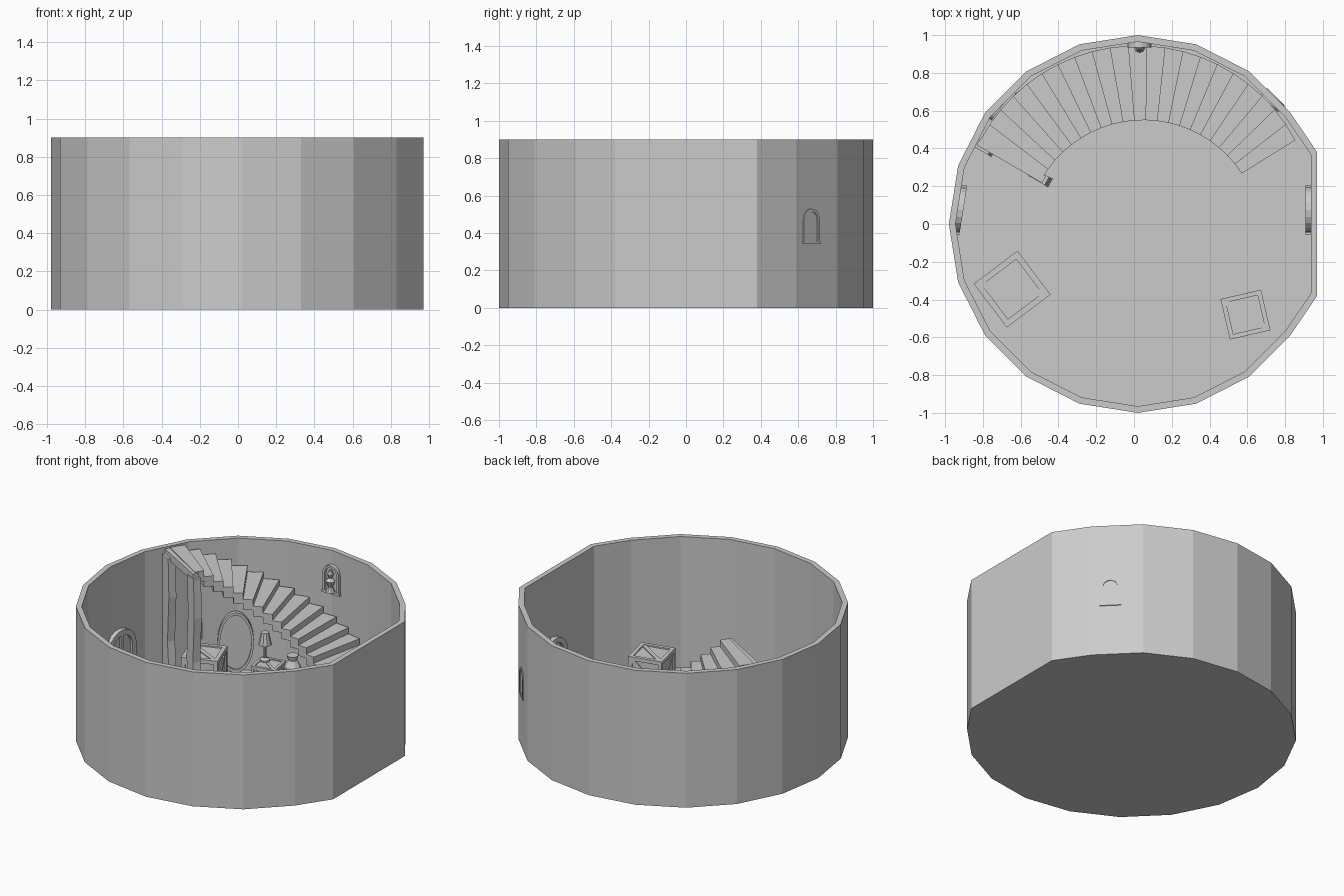
import bpy, bmesh
from math import cos, sin, pi, radians
from mathutils import Matrix, Vector

if "Cube" in bpy.data.objects:
    bpy.data.objects.remove(bpy.data.objects["Cube"])

grey = bpy.data.materials.new("plain grey")
grey.use_nodes = True
grey.diffuse_color = (0.6, 0.6, 0.6, 1)
grey.node_tree.nodes["Principled BSDF"].inputs["Base Color"].default_value = (0.6, 0.6, 0.6, 1)

FLOOR = 0.02
HEIGHT = 0.9
MID = Vector((0.02, 0))          # centre of the round room


def finish(bm, name):
    bmesh.ops.recalc_face_normals(bm, faces=bm.faces)
    mesh = bpy.data.meshes.new(name)
    bm.to_mesh(mesh)
    bm.free()
    mesh.materials.append(grey)
    obj = bpy.data.objects.new(name, mesh)
    bpy.context.collection.objects.link(obj)
    return obj


def ray(deg, r, centre=MID):
    a = radians(deg)
    return centre + Vector((cos(a), sin(a))) * r


def box(bm, size, place):
    bmesh.ops.create_cube(bm, size=1, matrix=place @ Matrix.Diagonal((*size, 1)))


def prism(bm, low, high):
    """Solid between two matching loops of points."""
    a = [bm.verts.new(p) for p in low]
    b = [bm.verts.new(p) for p in high]
    bm.faces.new(a)
    bm.faces.new(b)
    for i in range(len(a)):
        j = (i + 1) % len(a)
        bm.faces.new((a[i], a[j], b[j], b[i]))


def at(x, y, z, deg=0):
    return Matrix.Translation((x, y, z)) @ Matrix.Rotation(radians(deg), 4, 'Z')


# Round wall with one flat side, and its floor
outline = [ray(18 * k, 1) for k in range(2, 19)]
outline = [Vector((0.97, 0.38))] + outline + [Vector((0.97, -0.38))]
bm = bmesh.new()
loops = []
for scale, z in ((1, 0), (1, HEIGHT), (0.965, HEIGHT), (0.965, FLOOR)):
    loops.append([bm.verts.new((*(MID + (p - MID) * scale), z)) for p in outline])
for a, b in zip(loops, loops[1:]):
    for i in range(len(a)):
        j = (i + 1) % len(a)
        bm.faces.new((a[i], a[j], b[j], b[i]))
bm.faces.new(loops[0])
bm.faces.new(loops[-1])
finish(bm, "round_wall")

# Curved floating stairs rising to the left
STEPS = 21
hub = Vector((0.05, -0.07))
rise = (HEIGHT - FLOOR) / STEPS
bm = bmesh.new()
for i in range(STEPS):
    t0, t1 = i / STEPS, (i + 1) / STEPS
    top = FLOOR + rise * (i + 1) - 0.005
    bottom = max(FLOOR, top - 0.07)
    corners = [ray(33 + 117 * t0, 0.62, hub), ray(28 + 124 * t0, 0.945),
               ray(28 + 124 * t1, 0.945), ray(33 + 117 * t1, 0.62, hub)]
    prism(bm, [(*p, bottom) for p in corners], [(*p, top) for p in corners])
finish(bm, "stair_steps")

# Posts and beam holding up the top of the stairs
for name, x, y in (("inner_post", -0.5, 0.25), ("outer_post", -0.8, 0.41)):
    bm = bmesh.new()
    levels = ((FLOOR, 0.02), (0.3, -0.01), (0.6, 0.01), (0.86, 0))
    rings = []
    for z, shift in levels:
        m = at(x, y, z, -30)
        rings.append([m @ Vector((sx * 0.045 + shift, sy * 0.025, 0))
                      for sx, sy in ((-1, -1), (1, -1), (1, 1), (-1, 1))])
    for low, high in zip(rings, rings[1:]):
        prism(bm, low, high)
    bmesh.ops.remove_doubles(bm, verts=bm.verts, dist=0.0001)
    finish(bm, name)
bm = bmesh.new()
box(bm, (0.4, 0.04, 0.05), at(-0.65, 0.335, 0.865, -30))
finish(bm, "landing_beam")


# Crates: core, edge bars and a diagonal brace on each face
def crate(name, x, y, size, deg, z=FLOOR):
    bm = bmesh.new()
    m = at(x, y, z + size / 2, deg) @ Matrix.Scale(size, 4)
    box(bm, (0.92, 0.92, 0.92), m)
    bar, off = 0.11, 0.445
    for turn in (Matrix(), Matrix.Rotation(pi / 2, 4, 'Z'), Matrix.Rotation(pi / 2, 4, 'Y')):
        for u in (-off, off):
            for v in (-off, off):
                box(bm, (1, bar, bar), m @ turn @ Matrix.Translation((0, u, v)))
    sides = [Matrix.Rotation(k * pi / 2, 4, 'X') for k in range(4)]
    sides += [Matrix.Rotation(s * pi / 2, 4, 'Y') for s in (-1, 1)]
    for side in sides:
        box(bm, (1.1, 0.12, 0.04),
            m @ side @ at(0, 0, 0.465, -45))
    finish(bm, name)


crate("large_crate", -0.645, -0.345, 0.29, 37)
crate("small_crate", 0.59, -0.48, 0.22, 13)
crate("crate_under_landing", -0.58, 0.47, 0.23, 20)
crate("lamp_crate", -0.25, 0.68, 0.16, 10)


# Arched frames with a thin panel: doors and windows
def arch_points(w, h, n=10):
    pts = [(-w / 2, 0)]
    for k in range(n + 1):
        a = pi - pi * k / n
        pts.append((w / 2 * cos(a), h - w / 2 + w / 2 * sin(a)))
    return pts + [(w / 2, 0)]


def arch(name, place, w, h, rim, depth, bars=True):
    bm = bmesh.new()
    outer, inner = arch_points(w, h), arch_points(w - 2 * rim, h - rim)
    for i in range(len(outer) - 1):
        quad = [outer[i], outer[i + 1], inner[i + 1], inner[i]]
        prism(bm, [place @ Vector((x, -depth, z)) for x, z in quad],
              [place @ Vector((x, depth, z)) for x, z in quad])
    prism(bm, [place @ Vector((x, 0, z)) for x, z in inner],
          [place @ Vector((x, depth * 0.8, z)) for x, z in inner])
    box(bm, (w * 1.1, depth * 2, rim), place @ Matrix.Translation((0, 0, rim / 2)))
    if bars:
        box(bm, (rim * 0.6, depth, h - rim), place @ Matrix.Translation((0, -depth / 4, h / 2)))
        box(bm, (w - rim, depth, rim * 0.6), place @ Matrix.Translation((0, -depth / 4, h * 0.5)))
    finish(bm, name)


arch("left_door", at(0.925, 0.075, FLOOR, 270), 0.24, 0.44, 0.035, 0.018)
arch("right_door", at(-0.922, 0.075, FLOOR, 81), 0.24, 0.44, 0.035, 0.018)
arch("back_niche", at(0.03, 0.955, 0.62, 0), 0.12, 0.19, 0.015, 0.02, bars=False)
arch("back_left_window", at(0.735, 0.655, 0.34, -45), 0.12, 0.19, 0.015, 0.025)
arch("back_right_window", at(-0.735, 0.6, 0.23, 54), 0.1, 0.17, 0.014, 0.015)


# Turned shapes
def turned(name, x, y, profile, sides=10):
    bm = bmesh.new()
    rings = []
    for r, z in profile:
        rings.append([bm.verts.new((*ray(360 * k / sides, r, Vector((x, y))), z))
                      for k in range(sides)])
    for a, b in zip(rings, rings[1:]):
        for i in range(sides):
            j = (i + 1) % sides
            bm.faces.new((a[i], a[j], b[j], b[i]))
    bm.faces.new(rings[0])
    bm.faces.new(rings[-1])
    finish(bm, name)


turned("niche_figure", 0.03, 0.935,
       [(0.03, 0.635), (0.015, 0.67), (0.03, 0.71), (0.012, 0.73), (0.022, 0.755), (0.008, 0.78)], 8)
turned("table_lamp", -0.29, 0.7,
       [(0.03, 0.18), (0.03, 0.19), (0.008, 0.2), (0.008, 0.29), (0.042, 0.29), (0.024, 0.37)])
turned("jar", -0.1, 0.72,
       [(0.035, FLOOR), (0.055, 0.1), (0.05, 0.19), (0.028, 0.23), (0.036, 0.26)])

# Tall oval mirror leaning on the back wall
place = at(-0.535, 0.74, 0.225, 36)
bm = bmesh.new()
N = 32
rim = [[Vector((cos(2 * pi * k / N) * rx, 0, sin(2 * pi * k / N) * rz)) for k in range(N)]
       for rx, rz in ((0.11, 0.2), (0.095, 0.182))]
for i in range(N):
    j = (i + 1) % N
    quad = [rim[0][i], rim[0][j], rim[1][j], rim[1][i]]
    prism(bm, [place @ (p + Vector((0, -0.015, 0))) for p in quad],
          [place @ (p + Vector((0, 0.015, 0))) for p in quad])
prism(bm, [place @ p for p in rim[1]], [place @ (p + Vector((0, 0.01, 0))) for p in rim[1]])
finish(bm, "oval_mirror")

# Small chair beside the jar
bm = bmesh.new()
seat = at(0.06, 0.74, FLOOR, -15)
box(bm, (0.12, 0.12, 0.02), seat @ Matrix.Translation((0, 0, 0.12)))
box(bm, (0.12, 0.02, 0.14), seat @ Matrix.Translation((0, 0.05, 0.2)))
for sx in (-0.05, 0.05):
    for sy in (-0.05, 0.05):
        box(bm, (0.02, 0.02, 0.11), seat @ Matrix.Translation((sx, sy, 0.055)))
finish(bm, "chair")
